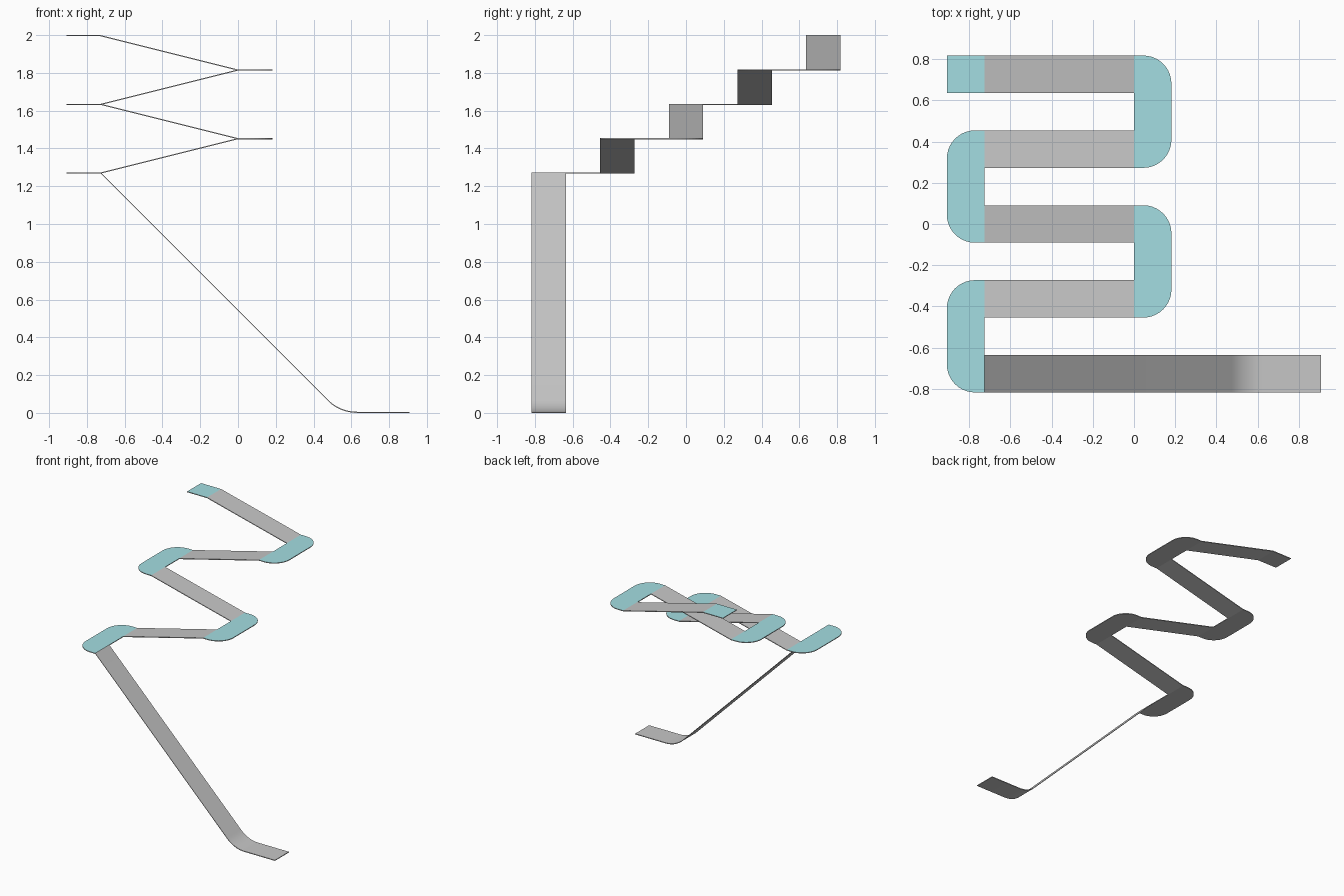
import bpy, bmesh, math

if "Cube" in bpy.data.objects:
    bpy.data.objects.remove(bpy.data.objects["Cube"])

U = 2 / 11            # width of the path
T = 0.006             # sheet thickness
XL, XR = -4 * U, 0.0  # ramp ends
Y0 = -4.5 * U         # front edge


def material(name, rgb):
    m = bpy.data.materials.new(name)
    m.diffuse_color = (*rgb, 1)
    m.use_nodes = True
    m.node_tree.nodes["Principled BSDF"].inputs["Base Color"].default_value = m.diffuse_color
    return m


GREY = material("grey", (0.57, 0.57, 0.57))
TEAL = material("teal", (0.37, 0.73, 0.76))


def prism(name, outline, offset, top=GREY, smooth=False):
    """Extrude a flat outline along an offset; upward faces get the top colour."""
    bm = bmesh.new()
    face = bm.faces.new([bm.verts.new(p) for p in outline])
    out = bmesh.ops.extrude_face_region(bm, geom=[face], use_keep_orig=True)
    verts = [g for g in out["geom"] if isinstance(g, bmesh.types.BMVert)]
    bmesh.ops.translate(bm, verts=verts, vec=offset)
    bmesh.ops.recalc_face_normals(bm, faces=bm.faces)
    bm.normal_update()
    for f in bm.faces:
        f.material_index = 1 if f.normal.z > 0.5 else 0
    me = bpy.data.meshes.new(name)
    bm.to_mesh(me)
    bm.free()
    me.materials.append(GREY)
    me.materials.append(top)
    ob = bpy.data.objects.new(name, me)
    bpy.context.collection.objects.link(ob)
    if smooth:
        bpy.ops.object.select_all(action='DESELECT')
        ob.select_set(True)
        bpy.context.view_layer.objects.active = ob
        bpy.ops.object.shade_smooth_by_angle(angle=math.radians(30))


def strip(name, path, y, smooth=False):
    """Thin sheet following an x-z path, one path width deep."""
    outline = [(x, y, z) for x, z in path]
    outline += [(x, y, z - T) for x, z in reversed(path)]
    prism(name, outline, (0, U, 0), smooth=smooth)


def landing(name, side, y, z):
    """Turning platform, three widths deep, with two rounded outer corners."""
    r, steps = 0.75 * U, 10
    inner = XL if side < 0 else XR
    outline = [(inner, y, z), (inner, y + 3 * U, z)]
    for cy, start in ((y + 3 * U - r, 90), (y + r, 0)):
        for i in range(steps + 1):
            a = math.radians(start - 90 * i / steps)
            outline.append((inner + side * (U - r + r * math.cos(a)),
                            cy + r * math.sin(a), z))
    prism(name, outline, (0, 0, -T), TEAL)


# Long bottom ramp with a curved run-out
foot = T
knee = XL + 7 * U - foot
radius = 0.22
t = radius * math.tan(math.radians(22.5))
path = [(XL, 7 * U)]
for i in range(13):
    a = math.radians(45 * (1 - i / 12))
    path.append((knee + t - radius * math.sin(a),
                 foot + radius * (1 - math.cos(a))))
path.append((5 * U, foot))
strip("long_ramp", path, Y0, smooth=True)

# Alternating landings and short ramps
for k in range(4):
    side = -1 if k % 2 == 0 else 1
    z, y = (7 + k) * U, Y0 + 2 * k * U
    landing(f"landing_{k + 1}", side, y, z)
    ends = (XL, XR) if side < 0 else (XR, XL)
    strip(f"short_ramp_{k + 1}", [(ends[0], z), (ends[1], z + U)], y + 2 * U)

# Square platform at the top
yt = Y0 + 8 * U
prism("top_platform",
      [(XL - U, yt, 2), (XL, yt, 2), (XL, yt + U, 2), (XL - U, yt + U, 2)],
      (0, 0, -T), TEAL)
